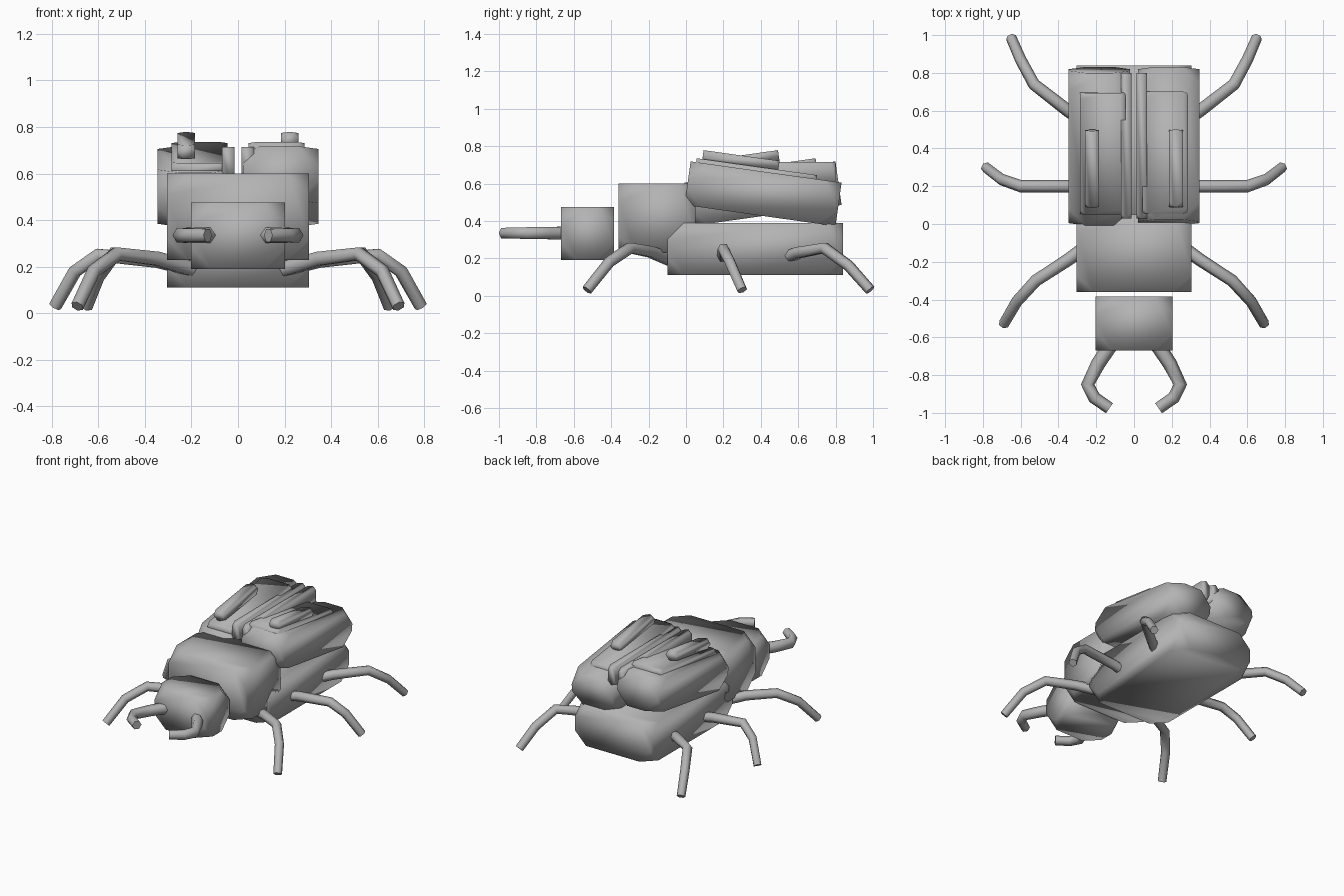
import bpy
import bmesh
from math import radians
from mathutils import Matrix

if "Cube" in bpy.data.objects:
    bpy.data.objects.remove(bpy.data.objects["Cube"])

grey = bpy.data.materials.new("shell grey")
grey.use_nodes = True
colour = (0.45, 0.45, 0.45, 1)
grey.diffuse_color = colour
grey.node_tree.nodes["Principled BSDF"].inputs["Base Color"].default_value = colour


def block(name, centre, size, tilt=0, cut=0.09):
    """Smooth-shaded box with its corners cut off."""
    bm = bmesh.new()
    bmesh.ops.create_cube(bm, size=1, matrix=Matrix.Diagonal((*size, 1)))
    cut = min(cut, min(size) * 0.48)
    bmesh.ops.bevel(bm, geom=bm.verts[:], offset=cut, segments=1,
                    affect='VERTICES', clamp_overlap=True)
    bmesh.ops.recalc_face_normals(bm, faces=bm.faces)
    for face in bm.faces:
        face.smooth = True
    mesh = bpy.data.meshes.new(name)
    bm.to_mesh(mesh)
    bm.free()
    mesh.materials.append(grey)
    ob = bpy.data.objects.new(name, mesh)
    ob.location = centre
    ob.rotation_euler.x = radians(tilt)
    bpy.context.collection.objects.link(ob)
    return ob


def limb(name, points, side, radius=0.036, tip=0.8):
    """Jointed tube along a path, slightly thinner at the tip."""
    curve = bpy.data.curves.new(name, 'CURVE')
    curve.dimensions = '3D'
    curve.bevel_depth = radius
    curve.bevel_resolution = 1
    curve.use_fill_caps = True
    spline = curve.splines.new('POLY')
    spline.points.add(len(points) - 1)
    for i, (p, (x, y, z)) in enumerate(zip(spline.points, points)):
        p.co = (side * x, y, z, 1)
        p.radius = 1 + (tip - 1) * i / (len(points) - 1)
    spline.use_smooth = True
    curve.materials.append(grey)
    ob = bpy.data.objects.new(name, curve)
    bpy.context.collection.objects.link(ob)
    bpy.ops.object.select_all(action='DESELECT')
    ob.select_set(True)
    bpy.context.view_layer.objects.active = ob
    bpy.ops.object.convert(target='MESH')


# Body segments
block("abdomen", (0, 0.37, 0.25), (0.61, 0.94, 0.28))
block("thorax", (0, -0.155, 0.415), (0.61, 0.41, 0.37))
block("head", (0, -0.527, 0.333), (0.405, 0.285, 0.285))

# Leg and jaw paths for one side
legs = {
    "front_leg": [(0.2, -0.08, 0.19), (0.35, -0.19, 0.235), (0.52, -0.3, 0.255),
                  (0.62, -0.41, 0.18), (0.69, -0.53, 0.03)],
    "middle_leg": [(0.2, 0.2, 0.19), (0.35, 0.2, 0.225), (0.6, 0.2, 0.25),
                   (0.7, 0.235, 0.18), (0.785, 0.3, 0.03)],
    "back_leg": [(0.2, 0.5, 0.19), (0.35, 0.6, 0.23), (0.53, 0.74, 0.255),
                 (0.6, 0.87, 0.16), (0.65, 0.985, 0.03)],
}
jaw = [(0.11, -0.62, 0.335), (0.19, -0.74, 0.335), (0.245, -0.85, 0.335),
       (0.21, -0.92, 0.335), (0.13, -0.975, 0.335)]

for side, label in ((1, "left"), (-1, "right")):
    # Wing cases tilt in opposite directions
    tilt = -8 * side
    block(f"{label}_wing_case", (side * 0.183, 0.412, 0.545), (0.325, 0.815, 0.235), tilt)
    block(f"{label}_wing_plate", (side * 0.165, 0.375, 0.66), (0.24, 0.65, 0.06), tilt)
    block(f"{label}_wing_ridge", (side * 0.222, 0.293, 0.72), (0.075, 0.41, 0.06), tilt)
    block(f"{label}_inner_rail", (side * 0.041, 0.415, 0.65), (0.054, 0.77, 0.13))
    for name, path in legs.items():
        limb(f"{label}_{name}", path, side)
    limb(f"{label}_jaw", jaw, side, 0.04)
